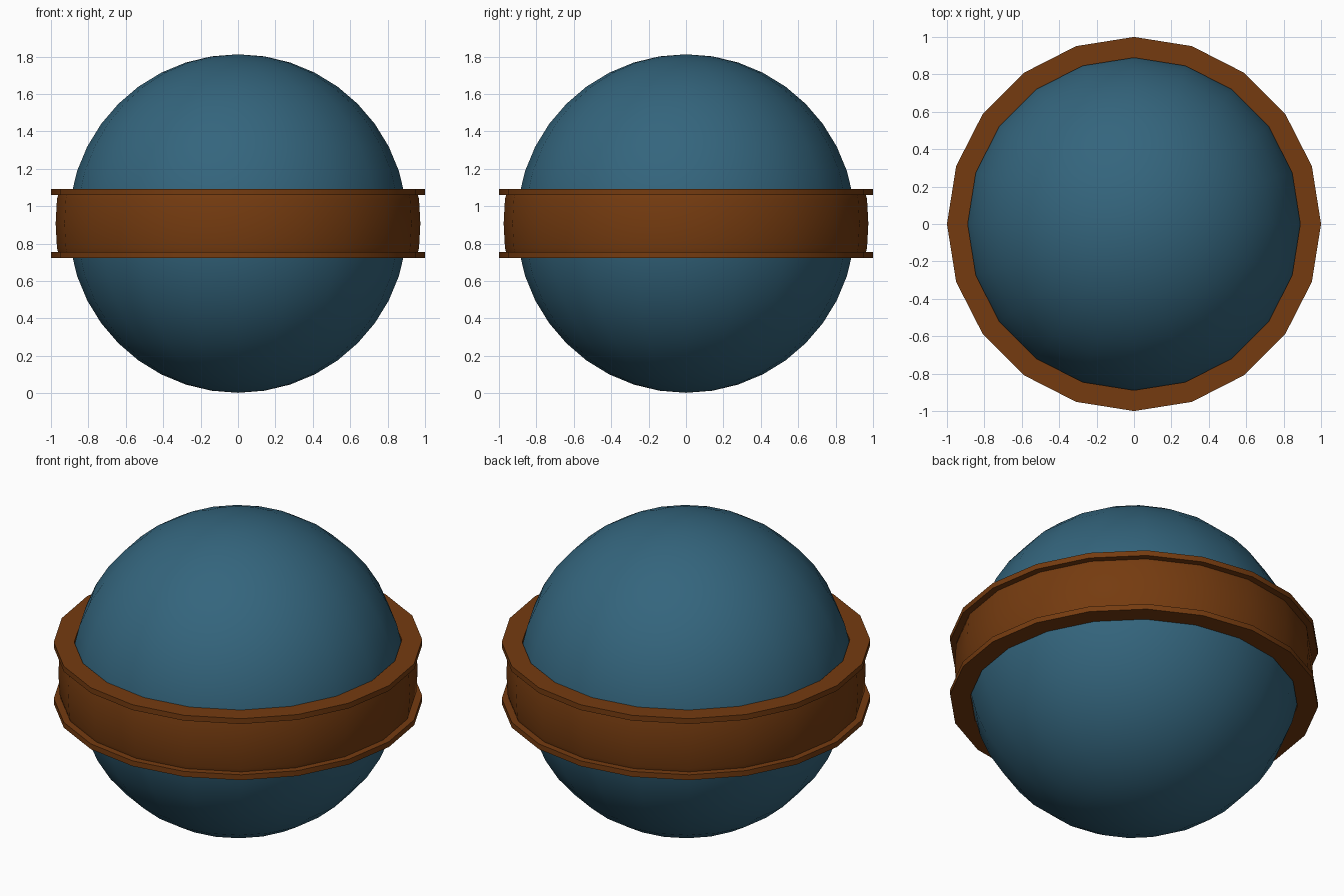
import bpy, bmesh, math

if "Cube" in bpy.data.objects:
    bpy.data.objects.remove(bpy.data.objects["Cube"])

SEG = 20      # sides around the axis
CZ = 0.907    # height of the centre


def material(name, rgb):
    m = bpy.data.materials.new(name)
    m.diffuse_color = (*rgb, 1)
    m.use_nodes = True
    m.node_tree.nodes["Principled BSDF"].inputs["Base Color"].default_value = m.diffuse_color
    return m


def add_object(name, bm, mat, angle):
    bmesh.ops.recalc_face_normals(bm, faces=bm.faces)
    me = bpy.data.meshes.new(name)
    bm.to_mesh(me)
    bm.free()
    me.materials.append(mat)
    ob = bpy.data.objects.new(name, me)
    bpy.context.collection.objects.link(ob)
    ob.location.z = CZ
    bpy.ops.object.select_all(action='DESELECT')
    ob.select_set(True)
    bpy.context.view_layer.objects.active = ob
    bpy.ops.object.shade_smooth_by_angle(angle=math.radians(angle))
    return ob


def lathe(name, profile, mat):
    """Spin a closed (radius, z) profile about the z axis."""
    bm = bmesh.new()
    rings = []
    for i in range(SEG):
        a = 2 * math.pi * i / SEG
        rings.append([bm.verts.new((r * math.cos(a), r * math.sin(a), z)) for r, z in profile])
    n = len(profile)
    for i in range(SEG):
        p, q = rings[i], rings[(i + 1) % SEG]
        for j in range(n):
            k = (j + 1) % n
            bm.faces.new((p[j], q[j], q[k], p[k]))
    return add_object(name, bm, mat, 30)


blue = material("slate_blue", (0.034, 0.130, 0.205))
brown = material("saddle_brown", (0.178, 0.044, 0.005))

# Ball
bm = bmesh.new()
bmesh.ops.create_uvsphere(bm, u_segments=SEG, v_segments=20, radius=0.905)
add_object("ball", bm, blue, 40)

# Belt: gently bulging band between two projecting flanges
lower = [(0.889, -0.184), (1.0, -0.184), (1.0, -0.152), (0.962, -0.152), (0.968, -0.13)]
upper = [(r, -z) for r, z in reversed(lower)]
lathe("belt", lower + [(0.975, 0.0)] + upper, brown)
